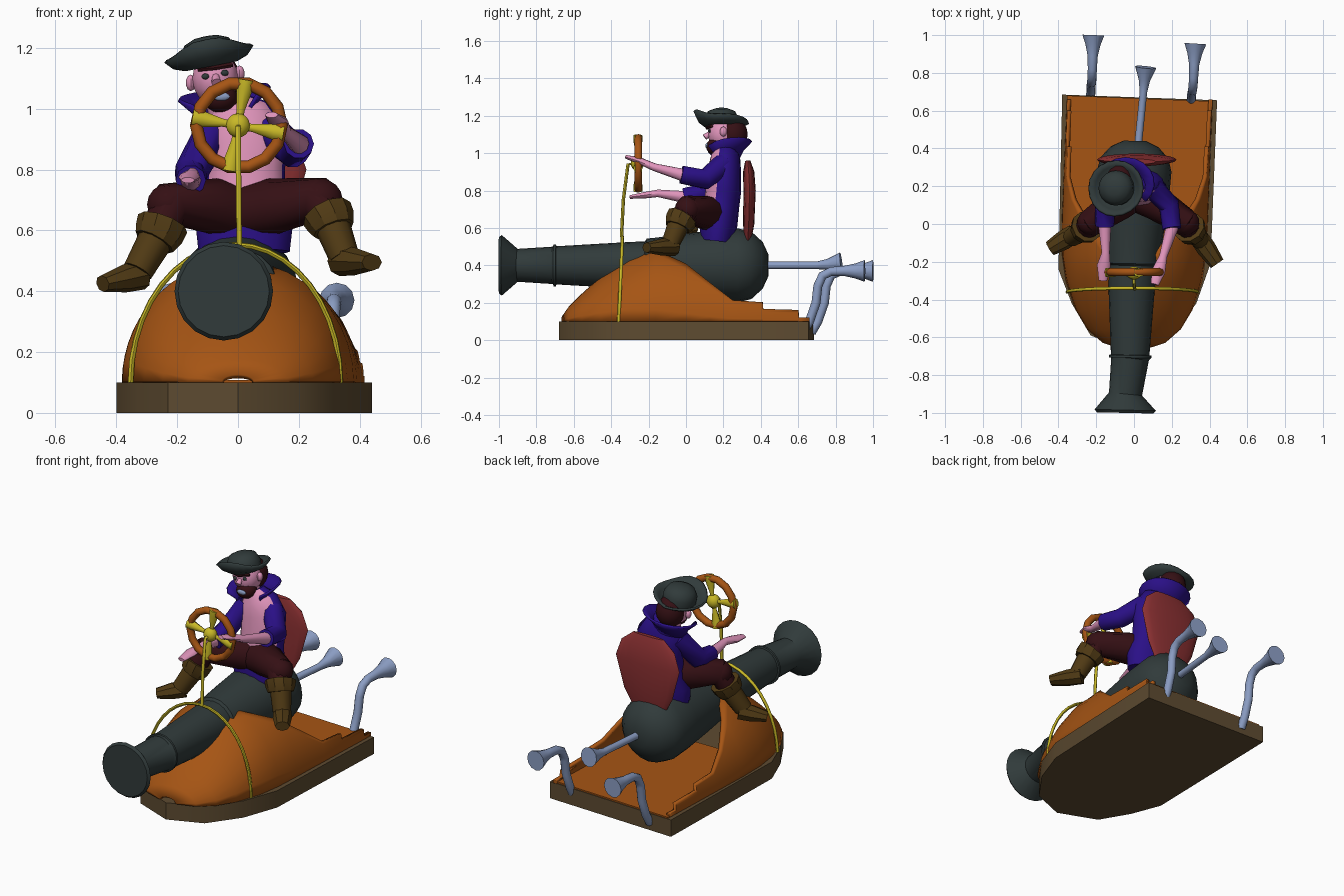
import bpy, bmesh, math
from mathutils import Vector, Matrix

if "Cube" in bpy.data.objects:
    bpy.data.objects.remove(bpy.data.objects["Cube"])

def material(name, *rgb):
    m = bpy.data.materials.new(name)
    m.use_nodes = True
    m.diffuse_color = (*rgb, 1)
    m.node_tree.nodes["Principled BSDF"].inputs["Base Color"].default_value = (*rgb, 1)
    return m

orange = material("orange wood", .38, .09, .007)
brown = material("dark wood", .11, .07, .03)
iron = material("dark iron", .03, .043, .043)
yellow = material("yellow brass", .58, .48, .02)
blue = material("blue cloth", .023, .005, .24)
pink = material("pink skin", .75, .30, .50)
maroon = material("maroon", .035, .005, .007)
leather = material("boot leather", .08, .042, .007)
red = material("red cushion", .26, .03, .032)
steel = material("pale steel", .26, .34, .55)

def finish(name, bm, mat, angle=45, thick=0):
    bmesh.ops.recalc_face_normals(bm, faces=bm.faces)
    me = bpy.data.meshes.new(name)
    bm.to_mesh(me)
    bm.free()
    me.materials.append(mat)
    ob = bpy.data.objects.new(name, me)
    bpy.context.collection.objects.link(ob)
    if thick:
        mod = ob.modifiers.new("thickness", "SOLIDIFY")
        mod.thickness, mod.offset = thick, 0
    bpy.ops.object.select_all(action="DESELECT")
    ob.select_set(True)
    bpy.context.view_layer.objects.active = ob
    bpy.ops.object.shade_smooth_by_angle(angle=math.radians(angle))
    return ob

def skin_rows(bm, rows, closed):
    for a, b in zip(rows, rows[1:]):
        for i in range(len(a) - (not closed)):
            j = (i + 1) % len(a)
            bm.faces.new((a[i], a[j], b[j], b[i]))

# Sweep elliptical rings along a path; radii are numbers or (side, up) pairs
def tube(name, path, radii, mat, sides=10, hint=(0, 0, 1), angle=45):
    bm, rows = bmesh.new(), []
    pts = [Vector(p) for p in path]
    for i, p in enumerate(pts):
        t = (pts[min(i + 1, len(pts) - 1)] - pts[max(i - 1, 0)]).normalized()
        u = t.cross(Vector(hint)).normalized()
        v = u.cross(t)
        r = radii[i] if isinstance(radii, (list, tuple)) else radii
        a, b = r if isinstance(r, tuple) else (r, r)
        angs = [math.tau * k / sides for k in range(sides)]
        rows.append([bm.verts.new(p + u * a * math.cos(q) + v * b * math.sin(q)) for q in angs])
    skin_rows(bm, rows, True)
    bm.faces.new(rows[0])
    bm.faces.new(rows[-1])
    return finish(name, bm, mat, angle)

def ball(name, loc, size, mat, seg=14):
    bm = bmesh.new()
    bmesh.ops.create_uvsphere(bm, u_segments=seg, v_segments=seg // 2 + 1, radius=1)
    bmesh.ops.transform(bm, verts=bm.verts, matrix=Matrix.Translation(loc) @ Matrix.Diagonal((*size, 1)))
    return finish(name, bm, mat)

def slab(name, outline, z, height, mat):
    bm = bmesh.new()
    f = bm.faces.new([bm.verts.new((x, y, z)) for x, y in outline])
    top = bmesh.ops.extrude_face_region(bm, geom=[f])["geom"]
    bmesh.ops.translate(bm, verts=[g for g in top if isinstance(g, bmesh.types.BMVert)], vec=(0, 0, height))
    return finish(name, bm, mat, 35)

# Boat-shaped base and deck floor
slab("base", [(-.38, .685), (.44, .655), (.405, -.21), (.33, -.42), (.2, -.6), (0, -.68),
              (-.23, -.59), (-.33, -.42), (-.4, -.24)], 0, .1, brown)
slab("deck", [(-.355, .68), (.405, .65), (.37, -.2), (-.37, -.2)], .098, .01, orange)

# Hood: y, half width, crown height, height where the shell is cut off
stations = [(-.655, .05, .12, .12), (-.62, .16, .17, .17), (-.55, .24, .24, .24), (-.45, .3, .33, .33),
            (-.3, .35, .43, .43), (-.16, .37, .49, .475), (0, .375, .49, .4), (.13, .375, .49, .3),
            (.25, .375, .49, .21), (.41, .375, .49, .2), (.412, .375, .49, .165),
            (.6, .375, .49, .16), (.602, .375, .49, .12), (.66, .375, .49, .12)]
bm = bmesh.new()
for side in (-1, 1):
    rows = []
    for y, w, crown, cut in stations:
        end = math.asin(min(1, (cut - .1) / (crown - .1)))
        row = []
        for k in range(9):
            q = end * k / 8
            x = side * w * math.cos(q) + .04 * max(0, y + .1)
            row.append(bm.verts.new((x, y, .1 + (crown - .1) * math.sin(q))))
        rows.append(row)
    skin_rows(bm, rows, False)
bmesh.ops.remove_doubles(bm, verts=bm.verts, dist=.0005)
finish("hood", bm, orange, 40, .022)

# Cannon with flared muzzle, rings and rounded breech
profile = [(-1, .15), (-.985, .162), (-.9, .088), (-.71, .1), (-.708, .112), (-.695, .112), (-.693, .102),
           (-.3, .125), (-.22, .128), (-.21, .143), (-.16, .148), (0, .17), (.15, .188), (.28, .197),
           (.35, .18), (.41, .125), (.44, .06)]
tube("cannon", [(.022 * y - .005 - .02 * (y < -.8), y, .4) for y, r in profile],
     [r for y, r in profile], iron, 20, angle=40)

# Brass hoop and steering post
arc = [math.pi * k / 20 for k in range(21)]
tube("hoop", [(-.008 + .345 * math.cos(q), -.36 + .02 * math.sin(q), .1 + .453 * math.sin(q)) for q in arc],
     .009, yellow, 8, (0, 1, 0))
tube("steering_post", [(.004, -.345, .55), (.002, -.335, .75), (0, -.31, .94), (0, -.25, .945)],
     .009, yellow, 8, (1, 0, 0))

# Steering wheel with flared spokes
bpy.ops.mesh.primitive_torus_add(major_segments=14, minor_segments=8, major_radius=.14, minor_radius=.021,
                                 location=(.003, -.255, .945), rotation=(math.pi / 2, 0, 0))
wheel = bpy.context.object
wheel.name = "wheel_rim"
wheel.data.materials.append(orange)
bpy.ops.object.shade_smooth_by_angle(angle=math.radians(50))
ball("wheel_hub", (0, -.26, .945), (.04, .035, .04), yellow)
for k in range(4):
    q = math.radians(80 + 90 * k)
    d = Vector((math.cos(q), 0, math.sin(q)))
    c = Vector((0, -.257, .945))
    tube("wheel_spoke", [c, c + d * .05, c + d * .12, c + d * .152],
         [(.013, .01), (.013, .01), (.027, .024), (.03, .024)], yellow, 8, (0, 1, 0))

# Exhaust pipes
tube("centre_pipe", [(.02, .4, .4), (.05, .7, .4), (.055, .76, .405), (.062, .83, .413)],
     [.02, .02, .03, .056], steel, 12, (0, 0, 1))
for x0, x1, dy in ((-.23, -.215, 0), (.3, .325, -.045)):
    bend = [(.67, .04), (.705, .1), (.74, .2), (.75, .29), (.775, .345), (.82, .367), (.89, .37), (.95, .37), (1, .37)]
    tube("side_pipe", [(x0 + (x1 - x0) * k / 8, y + dy, z) for k, (y, z) in enumerate(bend)],
         [.024] * 6 + [.027, .04, .058], steel, 12, (1, 0, 0))

# Seat back
tube("seat_back", [(.015, .33, .53), (.015, .335, .62), (.015, .34, .8), (.015, .335, .9), (.015, .33, .96)],
     [(.11, .018), (.16, .03), (.21, .033), (.175, .03), (.1, .014)], red, 20, (0, 1, 0))

# Coat with bare chest, picked by direction and height
coat = tube("coat", [(.02, .165, .53), (.02, .175, .62), (.025, .19, .72), (.025, .2, .8), (.02, .205, .9),
                     (-.01, .21, .97), (-.04, .21, 1.02)],
            [(.15, .09), (.16, .1), (.13, .095), (.13, .095), (.145, .09), (.12, .08), (.06, .055)],
            blue, 16, (0, 1, 0))
coat.data.materials.append(pink)
for f in coat.data.polygons:
    if f.normal.y < -.5 and f.center.z > .66:
        f.material_index = 1

# Flared collar, open at the front
bm, rows = bmesh.new(), []
for rx, ry, z, spread in ((.075, .065, .97, 125), (.1, .09, 1.02, 130), (.15, .135, 1.065, 135)):
    row = []
    for k in range(15):
        q = math.radians(-spread + spread * k / 7)
        x = rx * math.sin(q)
        row.append(bm.verts.new((-.045 + x, .215 + ry * math.cos(q), z + .15 * x - .04 * abs(k / 7 - 1) ** 3)))
    rows.append(row)
skin_rows(bm, rows, False)
finish("collar", bm, blue, 45, .012)

# Head, hair, beard and face
tube("neck", [(-.04, .205, .96), (-.065, .205, 1.06)], .05, pink, 12, (0, 1, 0))
ball("head", (-.075, .2, 1.1), (.077, .083, .09), pink)
ball("hair", (-.072, .25, 1.1), (.08, .08, .09), maroon)
ball("beard", (-.058, .165, 1.035), (.058, .058, .048), maroon)
ball("mouth", (-.055, .112, 1.04), (.03, .009, .014), steel, 10)
tube("nose", [(-.075, .14, 1.115), (-.07, .1, 1.085)], [.01, .017], pink, 8)
tube("brow", [(-.13, .137, 1.13), (-.075, .112, 1.135), (-.02, .137, 1.145)], .009, maroon, 6)
for s in (-1, 1):
    ball("eye", (-.075 + .032 * s, .125, 1.112 + .006 * s), (.013, .008, .01), iron, 8)
    ball("ear", (-.075 + .08 * s, .2, 1.1 + .015 * s), (.017, .02, .027), pink, 8)

# Hat with upturned brim
bm, rows = bmesh.new(), []
tilt = Matrix.Translation((-.09, .19, 1.15)) @ Matrix.Rotation(math.radians(-11), 4, "Y")
for k, (r, z) in enumerate([(.145, .012), (.12, .0), (.09, -.005), (.087, .035), (.07, .068), (.035, .082), (.004, .084)]):
    row = []
    for n in range(20):
        q = math.tau * n / 20
        lift = (.065 * max(0, math.cos(q)) ** 3 + .022 * abs(math.sin(q))) * (1, .35, 0, 0, 0, 0, 0)[k]
        row.append(bm.verts.new(tilt @ Vector((r * math.sin(q), -r * math.cos(q), z + lift))))
    rows.append(row)
skin_rows(bm, rows, True)
bm.faces.new(rows[-1])
finish("hat", bm, iron, 50, .012)

# Arms: shoulder, elbow, cuff, wrist, palm, fingertips
arms = {"left": [(.09, .2, .94), (.185, .1, .86), (.2, -.025, .885), (.155, -.17, .925), (.13, -.25, .96), (.11, -.32, .98)],
        "right": [(-.08, .2, .93), (-.155, .11, .79), (-.155, -.01, .765), (-.15, -.15, .785), (-.16, -.22, .775), (-.165, -.3, .765)]}
for side, (shoulder, elbow, cuff, wrist, palm, tips) in arms.items():
    tube(side + "_sleeve", [shoulder, elbow, cuff], [.06, .056, .05], blue, 10)
    tube(side + "_forearm", [elbow, cuff, wrist, palm, tips],
         [.035, .034, .021, (.036, .018), (.022, .01)], pink, 10)

# Legs: knee, boot top, ankle, heel, toe
legs = {"left": [(.27, .01, .7), (.305, -.035, .63), (.35, -.085, .51), (.335, -.06, .5), (.44, -.21, .495)],
        "right": [(-.225, .01, .685), (-.26, -.025, .59), (-.33, -.07, .465), (-.315, -.05, .455), (-.445, -.13, .425)]}
for side, (knee, top, ankle, heel, toe) in legs.items():
    s = 1 if side == "left" else -1
    tube(side + "_trousers", [(0, .16, .66), (.1 * s + .02, .11, .68), knee, top],
         [.09, .092, .075, .06], maroon, 12, (0, 1, 0))
    ball(side + "_knee", knee, (.076, .07, .07), maroon)
    rim = Vector(top).lerp(Vector(knee), .35)
    low = Vector(top).lerp(Vector(ankle), .22)
    tube(side + "_boot_cuff", [rim, top, low], [.086, .082, .07], leather, 10, (0, 1, 0), 30)
    tube(side + "_boot_shaft", [top, low, ankle], [.06, .058, .05], leather, 10, (0, 1, 0))
    mid = Vector(heel).lerp(Vector(toe), .45)
    tube(side + "_boot_foot", [heel, mid, toe], [(.05, .05), (.052, .046), (.04, .028)], leather, 8, angle=35)
